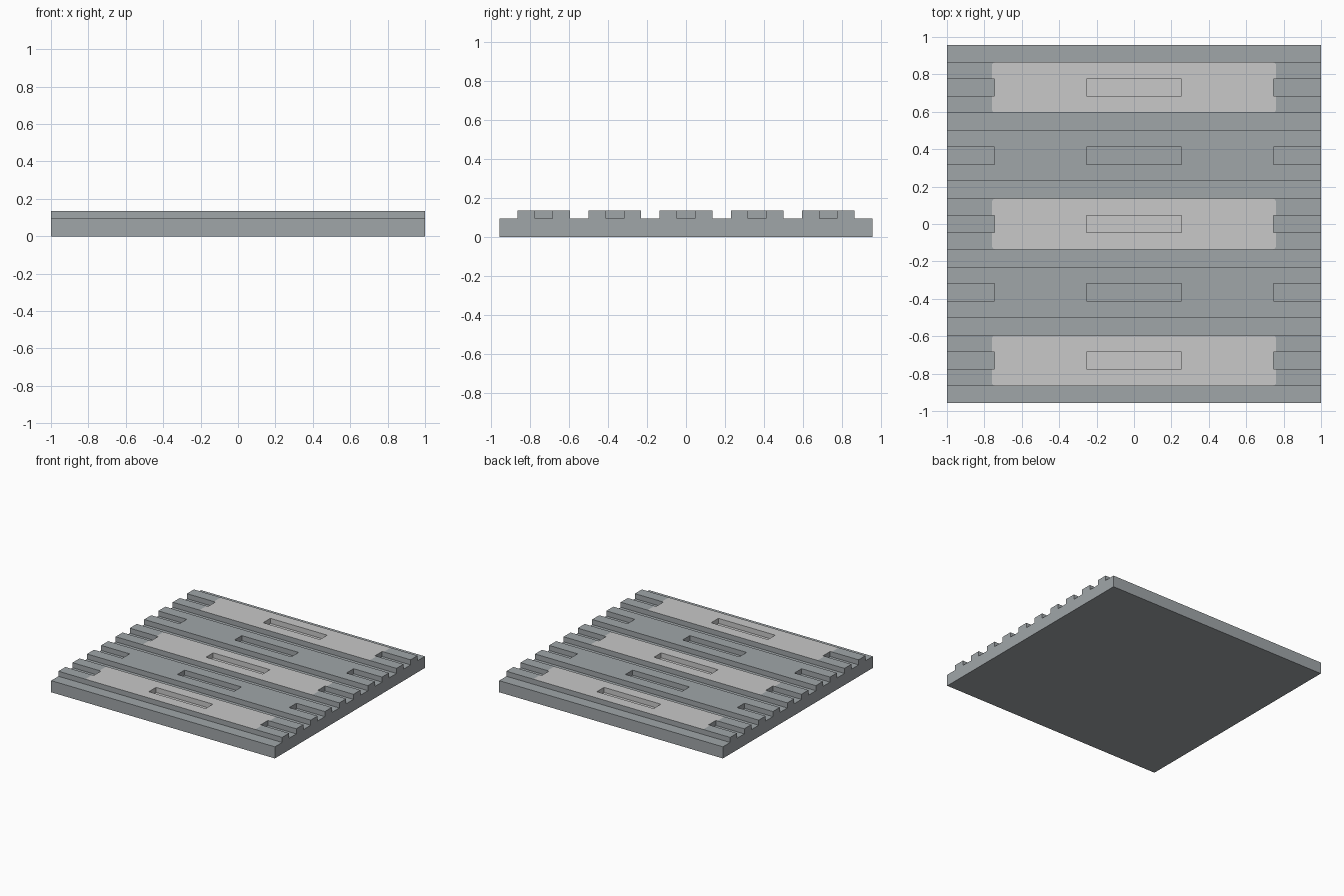
import bpy, bmesh, math
from mathutils import Vector

if "Cube" in bpy.data.objects:
    bpy.data.objects.remove(bpy.data.objects["Cube"])

HX, HY = 1.0, 0.957            # plate half sizes
Z0, Z1 = 0.094, 0.135          # groove floor and ridge top
PITCH, RW, SW = 0.365, 0.135, 0.046   # ridge pitch, ridge and slot half widths
SLOT, END = 0.254, 0.746       # centre slot half length, start of end slots
PX, R = 0.76, 0.02             # pale panel half length, corner radius
ridges = [i * PITCH for i in range(-2, 3)]
pale_ridges = ridges[::2]


def material(name, col):
    m = bpy.data.materials.new(name)
    m.diffuse_color = (*col, 1)
    m.use_nodes = True
    m.node_tree.nodes["Principled BSDF"].inputs["Base Color"].default_value = m.diffuse_color
    return m


grey = material("mid_grey", (0.352, 0.381, 0.397))
pale = material("pale_grey", (0.578, 0.578, 0.578))

# grid lines of the height field
half_x = [SLOT, 0.735, END, PX, HX]
xs = [-v for v in reversed(half_x)] + half_x
ys = [-HY, HY]
for c in ridges:
    ys += [c + s * d for s in (-1, 1) for d in (SW, RW - 0.025, RW)]
ys.sort()


def height(x, y):
    if abs(x) > HX or abs(y) > HY:
        return 0.0
    for c in ridges:
        d = abs(y - c)
        if d < RW:
            in_slot = d < SW and (abs(x) < SLOT or abs(x) > END)
            return Z0 if in_slot else Z1
    return Z0


bm = bmesh.new()


def quad(*pts):
    bm.faces.new([bm.verts.new(p) for p in pts])


def wall(a, b, h1, h2):
    lo, hi = sorted((h1, h2))
    levels = [z for z in (0.0, Z0, Z1) if lo <= z <= hi]
    for z, w in zip(levels, levels[1:]):
        quad((*a, z), (*b, z), (*b, w), (*a, w))


# tops, underside and the steps between cells
mx = [-2] + [(a + b) / 2 for a, b in zip(xs, xs[1:])] + [2]
my = [-2] + [(a + b) / 2 for a, b in zip(ys, ys[1:])] + [2]
for i, (xa, xb) in enumerate(zip(xs, xs[1:])):
    for j, (ya, yb) in enumerate(zip(ys, ys[1:])):
        h = height(mx[i + 1], my[j + 1])
        for z in (0.0, h):
            quad((xa, ya, z), (xb, ya, z), (xb, yb, z), (xa, yb, z))
for i, x in enumerate(xs):
    for j in range(len(ys) - 1):
        y = my[j + 1]
        wall((x, ys[j]), (x, ys[j + 1]), height(mx[i], y), height(mx[i + 1], y))
for j, y in enumerate(ys):
    for i in range(len(xs) - 1):
        x = mx[i + 1]
        wall((xs[i], y), (xs[i + 1], y), height(x, my[j]), height(x, my[j + 1]))
bmesh.ops.remove_doubles(bm, verts=bm.verts[:], dist=1e-5)
bmesh.ops.recalc_face_normals(bm, faces=bm.faces[:])

# cut the rounded panel corners into the ridge tops
planes = []
for c in pale_ridges:
    for sx in (-1, 1):
        for sy in (-1, 1):
            centre = Vector((sx * (PX - R), c + sy * (RW - R), Z1))
            for ang in (22.5, 45, 67.5):
                a = math.radians(ang)
                n = Vector((sx * math.cos(a), sy * math.sin(a), 0))
                planes.append((c, centre + n * R, n))
                faces = []
                for f in bm.faces:
                    m = f.calc_center_median()
                    if (f.normal.z > 0.5 and 0.735 < sx * m.x < PX
                            and RW - 0.026 < sy * (m.y - c) < RW):
                        faces.append(f)
                geom = set(faces)
                for f in faces:
                    geom.update(f.edges, f.verts)
                bmesh.ops.bisect_plane(bm, geom=list(geom), dist=1e-5,
                                       plane_co=centre + n * R, plane_no=n)

# colour the panels, including their centre slots
for f in bm.faces:
    m = f.calc_center_median()
    if m.z < Z0 - 1e-3:
        continue
    for c in pale_ridges:
        if abs(m.y - c) < RW - 1e-4 and abs(m.x) < PX:
            flat_top = f.normal.z > 0.5 and m.z > Z1 - 1e-3
            if flat_top or abs(m.x) < SLOT + 0.01:
                if all((m - p).dot(n) < 0 for k, p, n in planes if k == c):
                    f.material_index = 1

bmesh.ops.dissolve_limit(bm, angle_limit=0.01, verts=bm.verts[:],
                         edges=bm.edges[:], delimit={'MATERIAL'})
me = bpy.data.meshes.new("ridged_plate")
bm.to_mesh(me)
bm.free()
me.materials.append(grey)
me.materials.append(pale)
ob = bpy.data.objects.new("ridged_plate", me)
bpy.context.collection.objects.link(ob)
